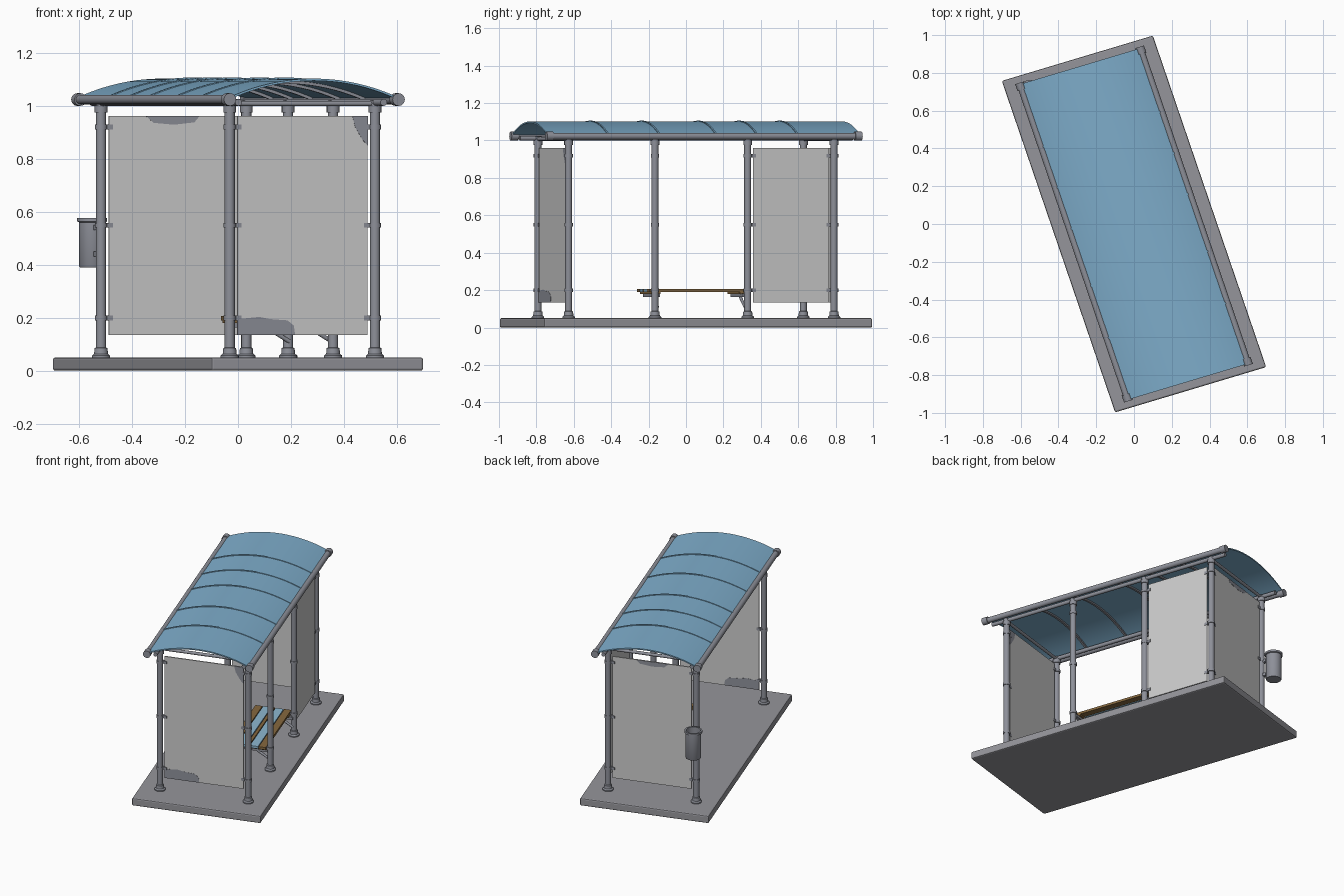
import bpy, bmesh, math
from mathutils import Matrix, Vector

old = bpy.data.objects.get("Cube")
if old:
    bpy.data.objects.remove(old, do_unlink=True)

# Plan axes: local x runs across the shelter, local y along it
PLAN = Matrix(((0.958, -0.3235, 0, 0), (0.287, 0.946, 0, 0), (0, 0, 1, 0), (0, 0, 0, 1)))


def material(name, rgb):
    m = bpy.data.materials.new(name)
    m.use_nodes = True
    m.diffuse_color = (*rgb, 1)
    bsdf = m.node_tree.nodes["Principled BSDF"]
    bsdf.inputs["Base Color"].default_value = (*rgb, 1)
    bsdf.inputs["Roughness"].default_value = 0.7
    return m


STEEL = material("steel grey", (0.27, 0.28, 0.32))
CONCRETE = material("concrete grey", (0.30, 0.30, 0.325))
PANEL = material("pale panel", (0.60, 0.60, 0.60))
ROOF = material("roof blue", (0.21, 0.42, 0.60))
WOOD = material("brown wood", (0.24, 0.14, 0.05))
SLAT = material("slat blue", (0.27, 0.48, 0.64))


def finish(name, bm, mat, smooth=False):
    bmesh.ops.recalc_face_normals(bm, faces=bm.faces)
    me = bpy.data.meshes.new(name)
    bm.to_mesh(me)
    bm.free()
    me.transform(PLAN)
    me.materials.append(mat)
    ob = bpy.data.objects.new(name, me)
    bpy.context.collection.objects.link(ob)
    if smooth:
        bpy.ops.object.select_all(action='DESELECT')
        ob.select_set(True)
        bpy.context.view_layer.objects.active = ob
        bpy.ops.object.shade_smooth_by_angle(angle=math.radians(40))
    return ob


def box(name, lo, hi, mat, bevel=0):
    lo, hi = Vector(lo), Vector(hi)
    bm = bmesh.new()
    bmesh.ops.create_cube(bm, size=1, matrix=Matrix.Translation((lo + hi) / 2) @ Matrix.Diagonal((*(hi - lo), 1)))
    if bevel:
        bmesh.ops.bevel(bm, geom=bm.edges[:], offset=bevel, segments=2, affect='EDGES', profile=0.5)
    return finish(name, bm, mat)


def tube(name, start, end, r, mat=STEEL, sides=16):
    start, end = Vector(start), Vector(end)
    d = end - start
    place = Matrix.Translation((start + end) / 2) @ d.to_track_quat('Z', 'Y').to_matrix().to_4x4()
    bm = bmesh.new()
    bmesh.ops.create_cone(bm, cap_ends=True, segments=sides, radius1=r, radius2=r, depth=d.length, matrix=place)
    return finish(name, bm, mat, True)


def lathe(name, x, y, profile, mat, sides=24):
    bm = bmesh.new()
    verts = [bm.verts.new((x + r, y, z)) for r, z in profile]
    edges = [bm.edges.new(p) for p in zip(verts, verts[1:])]
    bmesh.ops.spin(bm, geom=verts + edges, cent=(x, y, 0), axis=(0, 0, 1), angle=math.tau, steps=sides)
    bmesh.ops.remove_doubles(bm, verts=bm.verts, dist=0.0001)
    return finish(name, bm, mat, True)


def arch(name, y0, y1, lift, thick, mat, steps=20):
    """Curved sheet spanning the shelter, following the roof arc."""
    half, rise, base = 0.335, 0.072, 1.03
    radius = (half ** 2 + rise ** 2) / (2 * rise)
    limit = math.asin(half / radius)
    bm = bmesh.new()
    loop = []
    for r, order in ((radius + lift, 1), (radius + lift - thick, -1)):
        for i in range(steps + 1)[::order]:
            t = limit * (2 * i / steps - 1)
            loop.append(bm.verts.new((r * math.sin(t), y0, base + rise - radius + r * math.cos(t))))
    face = bm.faces.new(loop)
    out = bmesh.ops.extrude_face_region(bm, geom=[face])
    moved = [v for v in out["geom"] if isinstance(v, bmesh.types.BMVert)]
    bmesh.ops.translate(bm, verts=moved, vec=(0, y1 - y0, 0))
    return finish(name, bm, mat, True)


# Ground slab
box("ground_slab", (-0.4175, -0.9275, 0), (0.4175, 0.9275, 0.05), CONCRETE, 0.008)

# Posts with foot flanges, collars and clamps
PX, PY, MID = 0.286, 0.75, 0.262
posts = [(-PX, -PY), (-PX, PY), (PX, -PY), (PX, -MID), (PX, MID), (PX, PY)]
for i, (x, y) in enumerate(posts):
    tube(f"post_{i}", (x, y, 0.05), (x, y, 1.02), 0.019)
    lathe(f"post_foot_{i}", x, y, [(0.034, 0.045), (0.034, 0.057), (0.026, 0.064), (0.024, 0.085), (0.018, 0.088)], STEEL)
    tube(f"post_collar_{i}", (x, y, 0.975), (x, y, 1.0), 0.024)
    for z in (0.19, 0.54, 0.91):
        tube(f"clamp_{i}_{z}", (x, y, z), (x, y, z + 0.018), 0.023)

# Wall panels held off the posts by small tabs
Z0, Z1, T, GAP = 0.135, 0.96, 0.004, 0.03
for side, label in ((-1, "front"), (1, "rear")):
    y = side * PY
    box(f"{label}_end_panel", (-PX + GAP, y - T, Z0), (PX - GAP, y + T, Z1), PANEL)
    for x in (-1, 1):
        for z in (0.19, 0.54, 0.91):
            inner, outer = x * (PX - 0.045), x * PX
            box(f"{label}_panel_tab", (min(inner, outer), y - 0.007, z), (max(inner, outer), y + 0.007, z + 0.018), STEEL)
box("long_side_panel", (PX - T, MID + GAP, Z0), (PX + T, PY - GAP, Z1), PANEL)
for y in (MID, PY - 0.045):
    for z in (0.19, 0.54, 0.91):
        box("side_panel_tab", (PX - 0.007, y, z), (PX + 0.007, y + 0.045, z + 0.018), STEEL)


# Worn patches on the end panels
def patch(name, y, outline):
    bm = bmesh.new()
    face = bm.faces.new([bm.verts.new((x, y - T - 0.001, z)) for x, z in outline])
    out = bmesh.ops.extrude_face_region(bm, geom=[face])
    moved = [v for v in out["geom"] if isinstance(v, bmesh.types.BMVert)]
    bmesh.ops.translate(bm, verts=moved, vec=(0, 2 * T + 0.002, 0))
    finish(name, bm, STEEL)


E = PX - GAP
patch("lower_worn_patch", -PY, [(-E, Z0), (-0.03, Z0), (-0.035, 0.17), (-0.06, 0.19), (-0.13, 0.195), (-0.17, 0.203), (-E, 0.195)])
patch("corner_worn_patch", -PY, [(E, Z1), (E - 0.06, Z1), (E - 0.05, 0.92), (E - 0.02, 0.87), (E, 0.85)])
patch("upper_worn_patch", PY, [(-0.11, Z1), (-0.08, 0.935), (0.0, 0.928), (0.08, 0.937), (0.1, Z1)])

# Roof sheet, seams above and ribs below
L = 0.883
arch("roof_sheet", -L, L, 0, 0.008, ROOF)
for i, y in enumerate((0.53, 0.3, 0.07, -0.25, -0.54)):
    arch(f"roof_seam_{i}", y - 0.005, y + 0.005, 0.004, 0.006, ROOF)
    arch(f"roof_rib_{i}", y - 0.007, y + 0.007, -0.007, 0.012, STEEL)

# Eave rails with end caps, purlins and end ties
for x, label in ((-1, "right"), (1, "left")):
    e = x * 0.332
    tube(f"{label}_eave_rail", (e, -L, 1.023), (e, L, 1.023), 0.018)
    tube(f"{label}_purlin", (x * PX, -L + 0.03, 1.012), (x * PX, L - 0.03, 1.012), 0.013)
    for s in (-1, 1):
        tube(f"{label}_eave_cap", (e, s * (L - 0.03), 1.023), (e, s * (L + 0.008), 1.023), 0.024)
for s in (-1, 1):
    tube("end_tie", (-PX, s * PY, 1.008), (PX, s * PY, 1.008), 0.01)

# Bench slats on brackets fixed to the middle posts
BX0, BX1, BL = 0.03, 0.262, 0.285
widths = [(0.045, WOOD), (0.052, SLAT), (0.02, WOOD), (0.052, SLAT), (0.045, WOOD)]
x = BX0
for i, (w, mat) in enumerate(widths):
    box(f"bench_slat_{i}", (x, -BL, 0.19), (x + w, BL, 0.206), mat)
    x += w + 0.0045
for s in (-1, 1):
    y = s * (MID - 0.015)
    box("bench_end_batten", (BX0, y - 0.022, 0.18), (BX1, y + 0.022, 0.192), WOOD)
    box("bench_bracket", (BX0 + 0.02, y - 0.012, 0.163), (PX, y + 0.012, 0.181), STEEL)
    tube("bench_brace", (PX, y, 0.11), (PX - 0.1, y, 0.17), 0.008)

# Litter bin hung on the rear right post
BY = 0.836
lathe("litter_bin", -0.292, BY, [(0, 0.39), (0.046, 0.39), (0.049, 0.395), (0.049, 0.56), (0.056, 0.563), (0.056, 0.576),
      (0.045, 0.576), (0.045, 0.41), (0, 0.41)], STEEL)
for z in (0.43, 0.53):
    box("bin_bracket", (-0.302, PY, z), (-0.276, BY - 0.046, z + 0.02), STEEL)
